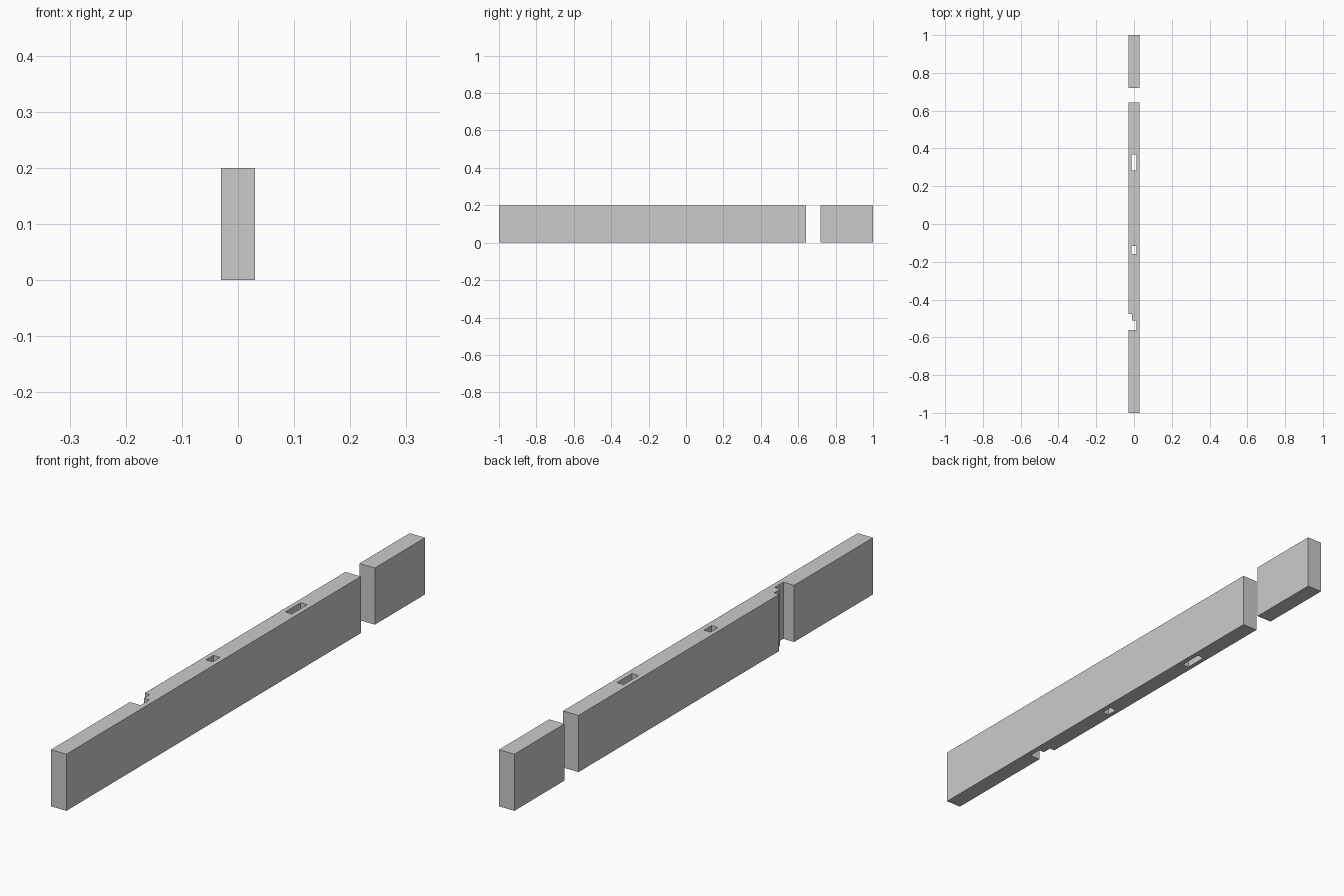
import bpy, bmesh

if "Cube" in bpy.data.objects:
    bpy.data.objects.remove(bpy.data.objects["Cube"])

HEIGHT = 0.2
HALF = 0.03


def prism(name, outline, z0=0.0, z1=HEIGHT):
    """Extrude a counter-clockwise plan outline between two heights."""
    bm = bmesh.new()
    face = bm.faces.new([bm.verts.new((x, y, z0)) for x, y in outline])
    top = bmesh.ops.extrude_face_region(bm, geom=[face])["geom"]
    bmesh.ops.translate(bm, vec=(0, 0, z1 - z0),
                        verts=[v for v in top if isinstance(v, bmesh.types.BMVert)])
    bmesh.ops.recalc_face_normals(bm, faces=bm.faces)
    mesh = bpy.data.meshes.new(name)
    bm.to_mesh(mesh)
    bm.free()
    obj = bpy.data.objects.new(name, mesh)
    bpy.context.collection.objects.link(obj)
    return obj


def rect(x0, x1, y0, y1):
    return [(x0, y0), (x1, y0), (x1, y1), (x0, y1)]


# Long wall with a stepped recess in its left face
long_wall = prism("long_wall", [
    (-HALF, -1.0), (HALF, -1.0), (HALF, 0.642), (-HALF, 0.642),
    (-HALF, -0.477), (-0.01, -0.477), (-0.01, -0.511),
    (0.012, -0.511), (0.012, -0.56), (-HALF, -0.56)])

# Vertical slots right through the long wall
for i, (y0, y1) in enumerate([(0.284, 0.368), (-0.159, -0.117)]):
    cutter = prism(f"slot_cutter_{i + 1}", rect(-0.014, 0.012, y0, y1), -0.1, HEIGHT + 0.1)
    cutter.hide_render = True
    cutter.hide_set(True)
    mod = long_wall.modifiers.new(f"slot_{i + 1}", 'BOOLEAN')
    mod.operation = 'DIFFERENCE'
    mod.solver = 'EXACT'
    mod.object = cutter

# Short wall beyond the door gap
prism("short_wall", rect(-HALF, HALF, 0.72, 1.0))
